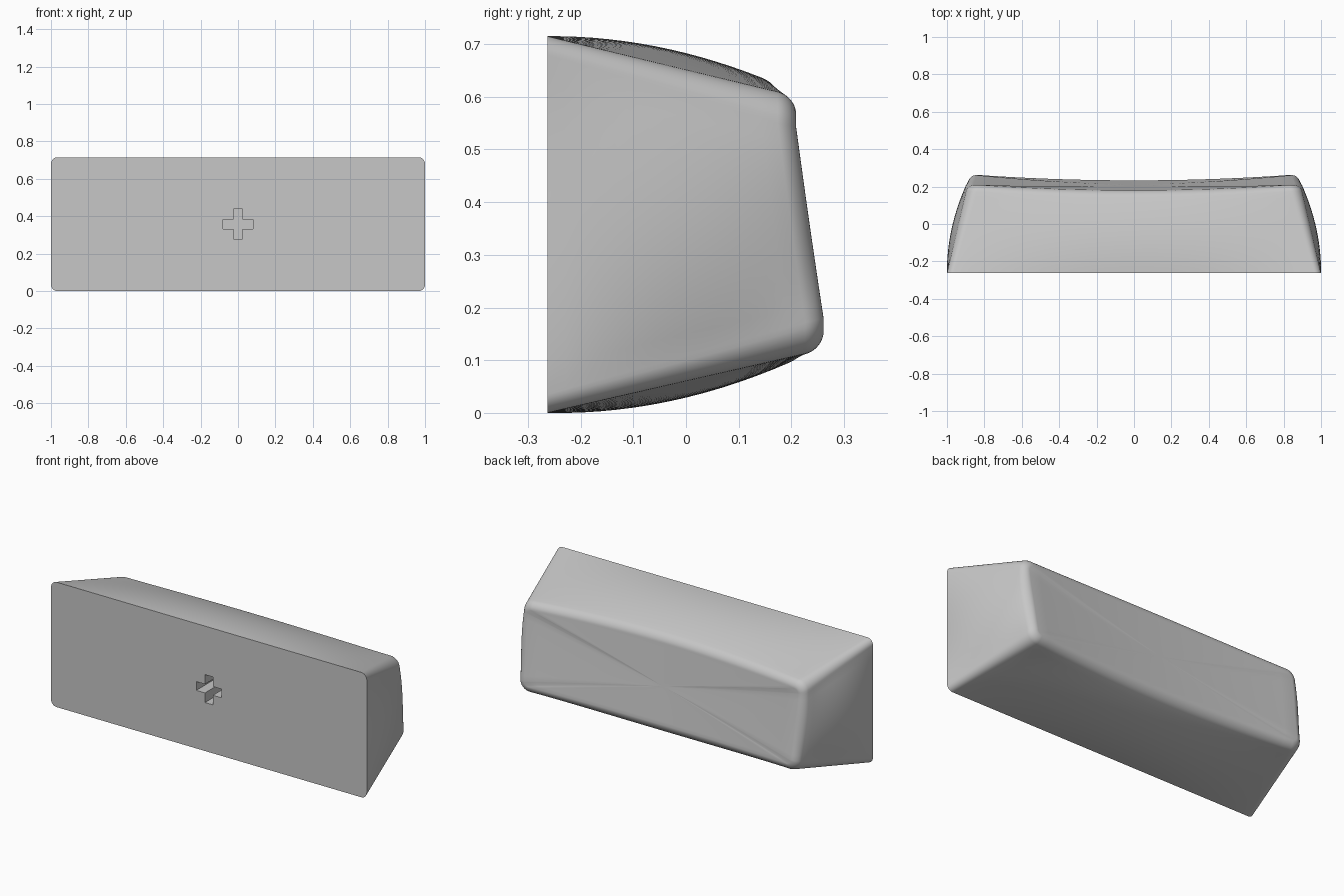
import bpy, bmesh
from math import sin, cos, pi

cube = bpy.data.objects.get("Cube")
if cube:
    bpy.data.objects.remove(cube, do_unlink=True)

FRONT = -0.263      # y of the flat open side
HEIGHT = 0.715
EDGE = 0.035        # rounding around the dished face


def dish(x, z):
    """Depth of the tilted, hollowed back face."""
    return 0.262 - 0.121 * (z - 0.15) - 0.03 * (1 - (x / 0.88) ** 2)


def outline(long_steps=32, short_steps=12, corner_steps=8):
    """Rounded rectangle as (corner-centre fraction, outward direction)."""
    pts = []
    corners = [(1, 1), (-1, 1), (-1, -1), (1, -1)]
    for k, (cx, cz) in enumerate(corners):
        for i in range(corner_steps + 1):
            a = (k + i / corner_steps) * pi / 2
            pts.append((cx, cz, cos(a), sin(a)))
        nx, nz = corners[(k + 1) % 4]
        steps = long_steps if nx != cx else short_steps
        a = (k + 1) * pi / 2
        for i in range(1, steps):
            f = i / steps
            pts.append((cx + (nx - cx) * f, cz + (nz - cz) * f, cos(a), sin(a)))
    return pts


def place(p, t, inset=0.0, lift=0.0):
    """Point on the tapered, bulging shell at depth fraction t."""
    cx, cz, nx, nz = p
    end = dish(0.85 * cx, 0.355 + 0.215 * cz) - EDGE
    y = FRONT + t * (end - FRONT) + lift
    e = y - FRONT
    low, high = 0.228 * e, HEIGHT - 0.24 * e
    half_w = 1 - 0.23 * e - inset
    half_h = (high - low) / 2 - inset
    r = 0.035 + 0.025 * t - inset
    u = min(e / 0.5, 1)
    bulge = 4 * u * (1 - u)
    x = cx * (half_w - r) + nx * (r + 0.03 * bulge * (1 - cz * cz))
    z = (low + high) / 2 + cz * (half_h - r) + nz * (r + 0.031 * bulge * (1 - cx * cx))
    return x, y, z


bm = bmesh.new()


def ring(coords):
    return [bm.verts.new(c) for c in coords]


def bridge(a, b):
    n = len(a)
    for i in range(n):
        j = (i + 1) % n
        bm.faces.new((a[i], a[j], b[j], b[i]))


def loop_edges(loop):
    return [bm.edges.get((v, loop[i - 1])) or bm.edges.new((v, loop[i - 1]))
            for i, v in enumerate(loop)]


# Curved side walls, then the rounded rim
base = outline()
rings = [ring(place(p, i / 14) for p in base) for i in range(15)]
for i in range(1, 9):
    a = i / 8 * pi / 2
    rings.append(ring(place(p, 1, EDGE * (1 - cos(a)), EDGE * sin(a)) for p in base))

# Dished back face, shrinking to its centre
rim = [v.co.copy() for v in rings[-1]]
mid_z = 0.355
for i in range(1, 12):
    k = 1 - i / 12
    cap = []
    for c in rim:
        x, z = c.x * k, mid_z + (c.z - mid_z) * k
        blend = (c.y - dish(c.x, c.z)) * k
        cap.append((x, dish(x, z) + blend, z))
    rings.append(ring(cap))
for a, b in zip(rings, rings[1:]):
    bridge(a, b)
centre = bm.verts.new((0, dish(0, mid_z), mid_z))
last = rings[-1]
for i, v in enumerate(last):
    bm.faces.new((last[i - 1], v, centre))

# Cross-shaped socket in the flat front
L, W, DEPTH = 0.08, 0.025, 0.16
quarter = [(L, -W), (L, W), (W, W)]
cross = []
for k in range(4):
    for x, z in quarter:
        for _ in range(k):
            x, z = -z, x
        cross.append((x, z))
socket = ring((x, FRONT, z + HEIGHT / 2) for x, z in cross)
floor = ring((x, FRONT + DEPTH, z + HEIGHT / 2) for x, z in cross)
bridge(socket, floor)
bm.faces.new(floor)
bmesh.ops.triangle_fill(bm, edges=loop_edges(rings[0]) + loop_edges(socket),
                        use_beauty=True, normal=(0, -1, 0))

bmesh.ops.recalc_face_normals(bm, faces=bm.faces[:])
mesh = bpy.data.meshes.new("key_cap")
bm.to_mesh(mesh)
bm.free()
cap_obj = bpy.data.objects.new("key_cap", mesh)
bpy.context.collection.objects.link(cap_obj)

# Plain grey plastic
grey = bpy.data.materials.new("grey_plastic")
grey.use_nodes = True
colour = (0.57, 0.57, 0.57, 1)
grey.diffuse_color = colour
grey.node_tree.nodes["Principled BSDF"].inputs["Base Color"].default_value = colour
mesh.materials.append(grey)

bpy.ops.object.select_all(action="DESELECT")
cap_obj.select_set(True)
bpy.context.view_layer.objects.active = cap_obj
bpy.ops.object.shade_smooth_by_angle(angle=pi / 6)
